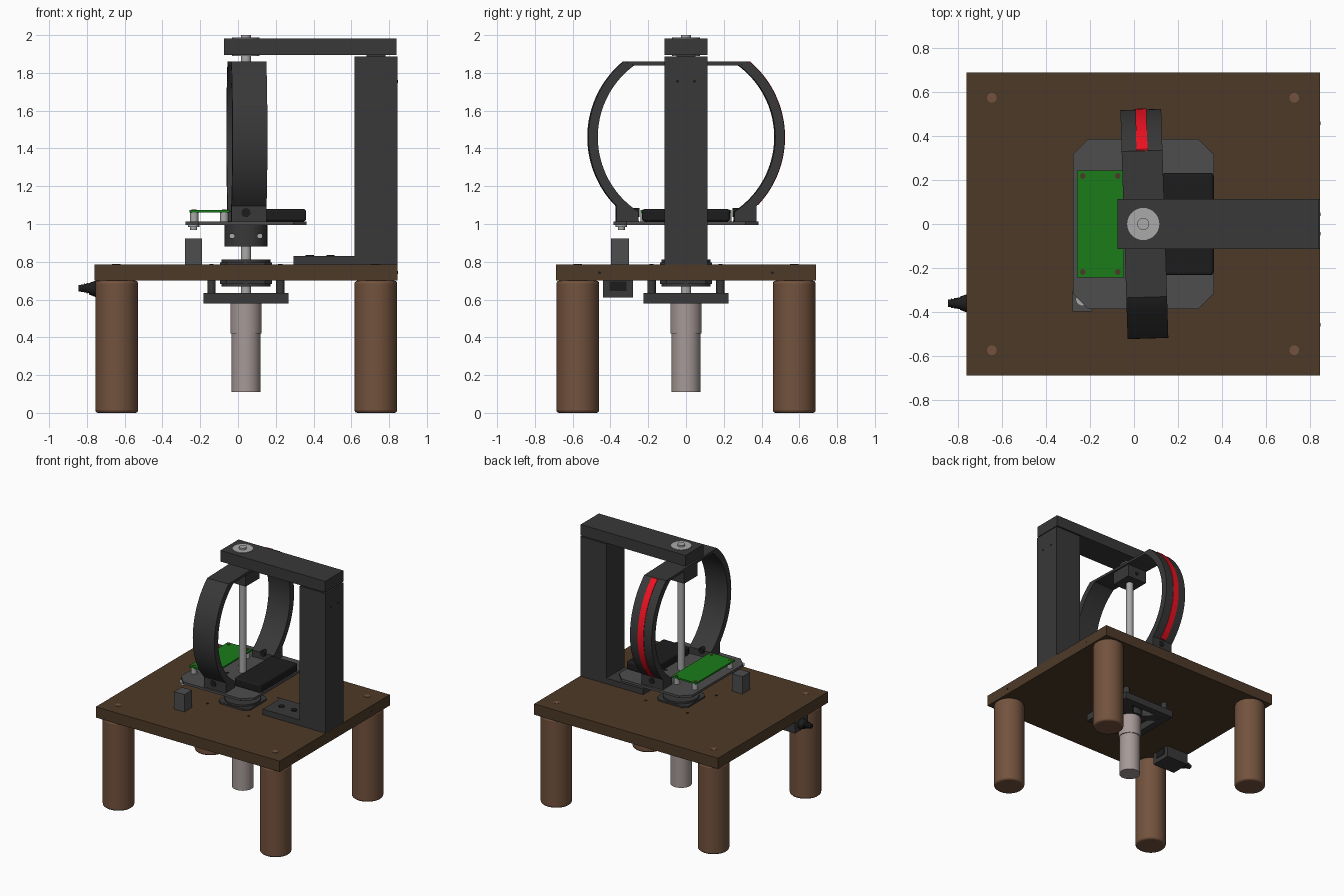
import bpy, bmesh, math
from mathutils import Matrix

if "Cube" in bpy.data.objects:
    bpy.data.objects.remove(bpy.data.objects["Cube"])

CX = 0.042            # rotation axis
RING_TURN = math.radians(1.8)


def mat(name, r, g, b):
    m = bpy.data.materials.new(name)
    m.diffuse_color = (r, g, b, 1)
    m.use_nodes = True
    m.node_tree.nodes["Principled BSDF"].inputs["Base Color"].default_value = m.diffuse_color
    return m


WOOD = mat("dark_wood", 0.075, 0.042, 0.021)
LEG = mat("leg_wood", 0.17, 0.085, 0.047)
DARK = mat("dark_plastic", 0.04, 0.04, 0.04)
BLACK = mat("black", 0.012, 0.012, 0.012)
PLATE = mat("plate_grey", 0.075, 0.075, 0.075)
STEEL = mat("steel", 0.4, 0.4, 0.4)
MOTOR = mat("motor_metal", 0.38, 0.32, 0.31)
GREEN = mat("board_green", 0.01, 0.2, 0.01)
RED = mat("strip_red", 0.85, 0.006, 0.016)


def finish(name, bm, m, bevel=0, smooth=False):
    bmesh.ops.recalc_face_normals(bm, faces=bm.faces)
    me = bpy.data.meshes.new(name)
    bm.to_mesh(me)
    bm.free()
    ob = bpy.data.objects.new(name, me)
    bpy.context.collection.objects.link(ob)
    me.materials.append(m)
    if bevel:
        mod = ob.modifiers.new("bevel", 'BEVEL')
        mod.width, mod.segments = bevel, 3
    if smooth:
        bpy.ops.object.select_all(action='DESELECT')
        ob.select_set(True)
        bpy.context.view_layer.objects.active = ob
        bpy.ops.object.shade_smooth_by_angle(angle=math.radians(35))
    return ob


def box(name, x, y, z, m, bevel=0):
    bm = bmesh.new()
    bmesh.ops.create_cube(bm, size=1)
    for v in bm.verts:
        v.co = [(a + b) / 2 + c * (b - a) for (a, b), c in zip((x, y, z), v.co)]
    return finish(name, bm, m, bevel)


def rod(name, c, r, length, m, axis='z', r2=None, seg=32, bevel=0):
    """Cylinder or cone starting at c and running along +axis."""
    bm = bmesh.new()
    bmesh.ops.create_cone(bm, cap_ends=True, segments=seg, radius1=r,
                          radius2=r if r2 is None else r2, depth=length,
                          matrix=Matrix.Translation((0, 0, length / 2)))
    turn = {'z': Matrix(), 'x': Matrix.Rotation(math.pi / 2, 4, 'Y'),
            'y': Matrix.Rotation(-math.pi / 2, 4, 'X')}[axis]
    bm.transform(Matrix.Translation(c) @ turn)
    return finish(name, bm, m, bevel, True)


def chamfered(name, x, y, z, cut, m):
    """Rectangular plate with cut-off corners."""
    (x0, x1), (y0, y1), (z0, z1) = x, y, z
    pts = [(x0 + cut, y0), (x1 - cut, y0), (x1, y0 + cut), (x1, y1 - cut),
           (x1 - cut, y1), (x0 + cut, y1), (x0, y1 - cut), (x0, y0 + cut)]
    bm = bmesh.new()
    f = bm.faces.new([bm.verts.new((a, b, z0)) for a, b in pts])
    g = bmesh.ops.extrude_face_region(bm, geom=[f])
    bmesh.ops.translate(bm, vec=(0, 0, z1 - z0),
                        verts=[v for v in g['geom'] if isinstance(v, bmesh.types.BMVert)])
    return finish(name, bm, m)


def band(name, outer, inner, x0, x1, m):
    """Solid strip between two matching (y, z) curves, turned with the rotor."""
    bm = bmesh.new()
    rows = [[bm.verts.new((x, *p)) for x, p in ((x0, o), (x1, o), (x1, i), (x0, i))]
            for o, i in zip(outer, inner)]
    for a, b in zip(rows, rows[1:]):
        for k in range(4):
            bm.faces.new((a[k], a[(k + 1) % 4], b[(k + 1) % 4], b[k]))
    bm.faces.new(rows[0])
    bm.faces.new(rows[-1])
    bm.transform(Matrix.Translation((CX + 0.005, 0, 0)) @ Matrix.Rotation(RING_TURN, 4, 'Z'))
    return finish(name, bm, m, 0, True)


def arc(r, z0, z1, n=40, zc=1.46):
    a, b = math.asin((z0 - zc) / r), math.asin((z1 - zc) / r)
    return [(r * math.cos(a + (b - a) * i / n), zc + r * math.sin(a + (b - a) * i / n))
            for i in range(n + 1)]


# Table with legs and leg bolts
box("table_top", (-0.76, 0.845), (-0.687, 0.687), (0.7, 0.785), WOOD)
for x in (-0.642, 0.73):
    for y in (-0.573, 0.573):
        rod("leg", (x, y, 0), 0.113, 0.7, LEG, seg=48, bevel=0.015)
        rod("leg_bolt", (x - 0.003, y, 0.78), 0.022, 0.007, LEG)
for y in (-0.458, 0.458):
    rod("edge_screw", (0.84, y, 0.742), 0.008, 0.006, BLACK, 'x', seg=16)

# Support arm over the rotor
box("arm_column", (0.617, 0.844), (-0.113, 0.113), (0.785, 1.887), DARK)
box("arm_foot", (0.295, 0.62), (-0.113, 0.113), (0.785, 0.83), DARK)
box("arm_spacer", (0.68, 0.78), (-0.05, 0.05), (1.88, 1.9), DARK)
box("arm_beam", (-0.074, 0.84), (-0.113, 0.113), (1.895, 1.983), DARK)
for x in (0.38, 0.49):
    rod("foot_bolt", (x, 0, 0.828), 0.022, 0.008, BLACK)
for y in (-0.045, 0.045):
    rod("column_screw", (0.84, y, 1.755), 0.008, 0.006, BLACK, 'x', seg=16)

# Shaft and bearings
rod("shaft", (CX, 0, 0.6), 0.027, 1.4, STEEL)
rod("top_bearing", (CX, 0, 1.89), 0.073, 0.097, STEEL)
for name, z0, z1, d0, d1 in (("upper_flange", 0.785, 0.797, 0.795, 0.812),
                             ("lower_flange", 0.682, 0.7, 0.668, 0.684)):
    chamfered(name, (CX - 0.137, CX + 0.137), (-0.137, 0.137), (z0, z1), 0.035, DARK)
    rod(name + "_boss", (CX, 0, d0), 0.13, d1 - d0, DARK)

# Motor hanging on an open cross bracket
B, H = 0.225, (0.58, 0.635)
for s in (-1, 1):
    e = sorted((s * B, s * (B - 0.055)))
    box("bracket_side", (CX + e[0], CX + e[1]), (-B, B), H, DARK)
    box("bracket_end", (CX - B + 0.055, CX + B - 0.055), e, H, DARK)
    brace = box("bracket_brace", (-0.27, 0.27), (-0.035, 0.035), (H[0] + 0.001, H[1] - 0.001), DARK)
    brace.location.x = CX
    brace.rotation_euler.z = s * math.pi / 4
    for t in (-1, 1):
        rod("bracket_post", (CX + s * 0.182, t * 0.182, 0.63), 0.022, 0.07, DARK)
        rod("post_screw", (CX + s * 0.182, t * 0.182, 0.78), 0.011, 0.007, BLACK, seg=16)
rod("bracket_hub", (CX, 0, 0.582), 0.1, 0.051, DARK)
rod("motor_gearbox", (CX, 0, 0.42), 0.083, 0.162, MOTOR, seg=48)
rod("motor_body", (CX, 0, 0.11), 0.077, 0.315, MOTOR, seg=48)

# Rotor plate and clamping hub
chamfered("rotor_plate", (-0.278, 0.363), (-0.385, 0.385), (0.996, 1.014), 0.07, PLATE)
rod("rotor_hub", (CX, 0, 0.88), 0.113, 0.117, DARK, seg=48)
for s in (-1, 1):
    for t in (-1, 1):
        rod("hub_screw", (CX + s * 0.075, t * 0.084 - 0.013, 0.936), 0.014, 0.026, STEEL, 'y', seg=16)
        rod("plate_screw", (CX + s * 0.08, t * 0.08, 1.012), 0.012, 0.005, BLACK, seg=16)

# Ring: two bowed sides with straight feet, joined by a flat top
W = 0.0925
for s, side in ((1, "back"), (-1, "front")):
    outer = [(0.37, 1.014)] + arc(0.52, 1.095, 1.86)
    inner = [(0.253, 1.014)] + arc(0.47, 1.065, 1.84)
    band("ring_" + side, [(s * y, z) for y, z in outer], [(s * y, z) for y, z in inner], -W, W, DARK)
    rod("ring_foot_screw", (CX, s * 0.31 - 0.064, 1.06), 0.024, 0.128, BLACK, 'y')
band("ring_top", [(-0.331, 1.86), (0.331, 1.86)], [(-0.276, 1.84), (0.276, 1.84)], -W, W, DARK)
band("light_strip", arc(0.524, 1.1, 1.859), arc(0.518, 1.1, 1.859), -0.025, 0.025, RED)
box("top_hub", (CX - 0.085, CX + 0.085), (-0.085, 0.085), (1.74, 1.842), DARK)
rod("top_hub_screw", (CX, -0.089, 1.79), 0.016, 0.178, BLACK, 'y', seg=16)

# Circuit board on standoffs
box("circuit_board", (-0.258, -0.045), (-0.242, 0.242), (1.062, 1.074), GREEN)
for x in (-0.232, -0.073):
    for y in (-0.218, 0.218):
        rod("standoff", (x, y, 1.01), 0.022, 0.054, STEEL)
        rod("board_screw", (x, y, 1.07), 0.013, 0.006, WOOD, seg=16)

# Battery pack
box("battery", (0.13, 0.36), (-0.232, 0.232), (1.014, 1.079), BLACK, 0.012)

# Position sensor: probe under the plate, block on the table
box("sensor_block", (-0.28, -0.19), (-0.397, -0.303), (0.785, 0.922), PLATE)
rod("sensor_probe", (-0.235, -0.342, 0.985), 0.03, 0.012, STEEL)
rod("sensor_tip", (-0.235, -0.342, 0.968), 0.018, 0.02, STEEL)

# Power socket and plug with ribbed strain relief
box("power_socket", (-0.755, -0.56), (-0.44, -0.28), (0.61, 0.7), DARK)
box("socket_contacts", (-0.562, -0.555), (-0.405, -0.315), (0.645, 0.695), BLACK)
rod("plug", (-0.79, -0.36, 0.657), 0.03, 0.036, BLACK, 'x', r2=0.043)
for i in range(4):
    rod("strain_relief", (-0.845 + i * 0.0145, -0.36, 0.66), 0.018 + i * 0.003, 0.0145,
        BLACK, 'x', r2=0.014 + (i + 1) * 0.003, seg=20)
